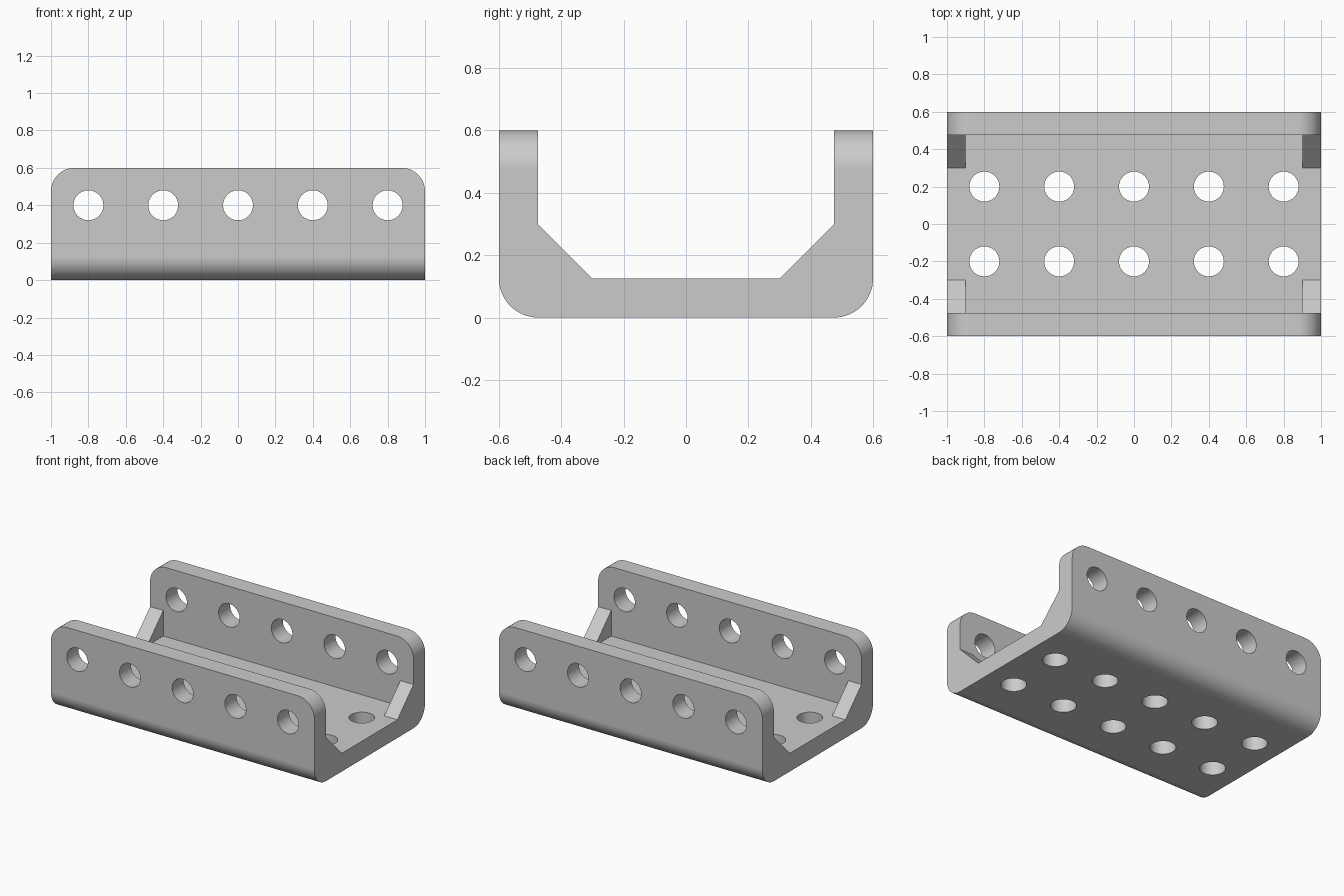
import bpy, bmesh, math
from mathutils import Matrix, Vector

HALF_L, HALF_W, HEIGHT = 1.0, 0.6, 0.6
WALL, RADIUS, HOLE = 0.125, 0.125, 0.08
INNER = HALF_W - WALL

if "Cube" in bpy.data.objects:
    bpy.data.objects.remove(bpy.data.objects["Cube"], do_unlink=True)

grey = bpy.data.materials.new("plain grey")
grey.use_nodes = True
colour = (0.6, 0.6, 0.6, 1)
grey.diffuse_color = colour
grey.node_tree.nodes["Principled BSDF"].inputs["Base Color"].default_value = colour


def finish(bm, name):
    bmesh.ops.recalc_face_normals(bm, faces=bm.faces)
    mesh = bpy.data.meshes.new(name)
    bm.to_mesh(mesh)
    bm.free()
    mesh.materials.append(grey)
    obj = bpy.data.objects.new(name, mesh)
    bpy.context.collection.objects.link(obj)
    return obj


def extrude_x(bm, profile, x0, x1):
    """Extrude a closed (y, z) profile from x0 to x1."""
    face = bm.faces.new([bm.verts.new((x0, y, z)) for y, z in profile])
    ext = bmesh.ops.extrude_face_region(bm, geom=[face])["geom"]
    verts = [v for v in ext if isinstance(v, bmesh.types.BMVert)]
    bmesh.ops.translate(bm, verts=verts, vec=(x1 - x0, 0, 0))


def combine(target, tool, operation):
    mod = target.modifiers.new(operation, 'BOOLEAN')
    mod.operation, mod.solver, mod.object = operation, 'EXACT', tool
    tool.hide_render = True
    bpy.ops.object.select_all(action='DESELECT')
    target.select_set(True)
    bpy.context.view_layer.objects.active = target
    bpy.ops.object.modifier_apply(modifier=mod.name)
    bpy.data.objects.remove(tool, do_unlink=True)


# U-shaped channel with rounded lower edges
right = [(INNER, WALL), (INNER, HEIGHT), (HALF_W, HEIGHT)]
for i in range(17):
    a = math.radians(90) * i / 16
    right.append((HALF_W - RADIUS + RADIUS * math.cos(a),
                  RADIUS - RADIUS * math.sin(a)))
bm = bmesh.new()
extrude_x(bm, right + [(-y, z) for y, z in reversed(right)], -HALF_L, HALF_L)

# Rounded upper corners of both side walls
corners = [e for e in bm.edges
           if all(abs(v.co.z - HEIGHT) < 1e-4 for v in e.verts)
           and abs(e.verts[0].co.x - e.verts[1].co.x) < 1e-4]
bmesh.ops.bevel(bm, geom=corners, offset=RADIUS, segments=16,
                profile=0.5, affect='EDGES')
channel = finish(bm, "channel_bracket")

# Sloped gussets at the four inner corners, sunk into wall and floor
bm = bmesh.new()
SINK = 0.05
for side in (-1, 1):
    for x in (-HALF_L, HALF_L - 0.1):
        gusset = [(0.3, WALL), (INNER, 0.3), (INNER + SINK, 0.3),
                  (INNER + SINK, WALL - SINK), (0.3, WALL - SINK)]
        extrude_x(bm, [(side * y, z) for y, z in gusset], x, x + 0.1)
combine(channel, finish(bm, "gussets"), 'UNION')

# Bolt holes: one row through the walls, two rows through the floor
bm = bmesh.new()


def drill(matrix, depth):
    bmesh.ops.create_cone(bm, cap_ends=True, segments=48, radius1=HOLE,
                          radius2=HOLE, depth=depth, matrix=matrix)


for i in range(-2, 3):
    x = 0.4 * i
    drill(Matrix.Translation(Vector((x, 0, 0.4))) @ Matrix.Rotation(math.pi / 2, 4, 'X'), 1.4)
    for y in (-0.2, 0.2):
        drill(Matrix.Translation(Vector((x, y, 0.05))), 0.3)
combine(channel, finish(bm, "hole_cutters"), 'DIFFERENCE')

# Smooth curved surfaces, crisp edges
bpy.ops.object.shade_smooth_by_angle(angle=math.radians(30))
weighted = channel.modifiers.new("flat_faces", 'WEIGHTED_NORMAL')
weighted.keep_sharp = True
